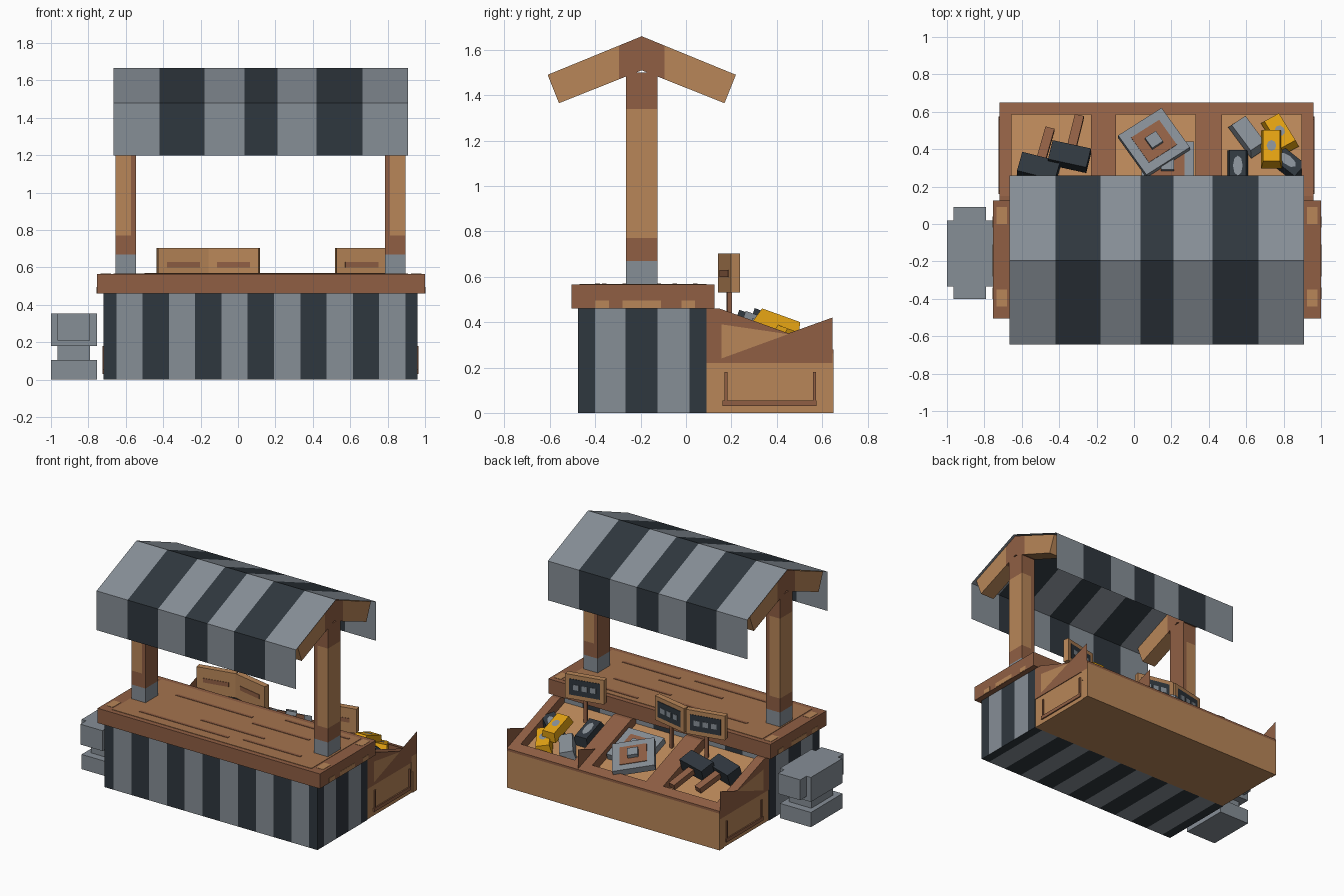
import bpy, bmesh, math
from mathutils import Matrix, Vector

if "Cube" in bpy.data.objects:
    bpy.data.objects.remove(bpy.data.objects["Cube"])

def mat(name, rgb):
    m = bpy.data.materials.new(name)
    m.diffuse_color = [((c / 255 + 0.055) / 1.055) ** 2.4 for c in rgb] + [1]
    m.use_nodes = True
    m.node_tree.nodes["Principled BSDF"].inputs["Base Color"].default_value = m.diffuse_color
    return m

GRAY = mat("gray", (134, 142, 150))
DARK = mat("charcoal", (47, 55, 62))
BROWN = mat("dark_wood", (144, 95, 68))
LIGHT = mat("light_wood", (184, 134, 88))
MID = mat("mid_wood", (165, 116, 78))
GOLD = mat("gold", (224, 160, 18))

def finish(name, bm, mats, rule=None, M=None):
    bmesh.ops.recalc_face_normals(bm, faces=bm.faces)
    bm.normal_update()
    if rule:
        for f in bm.faces:
            f.material_index = rule(f.calc_center_median(), f.normal)
    me = bpy.data.meshes.new(name)
    bm.to_mesh(me)
    bm.free()
    for m in mats:
        me.materials.append(m)
    ob = bpy.data.objects.new(name, me)
    if M:
        ob.matrix_world = M
    bpy.context.collection.objects.link(ob)
    return ob

def cut(bm, axis, values):
    n = Vector((0, 0, 0))
    n[axis] = 1
    for v in values:
        bmesh.ops.bisect_plane(bm, geom=bm.verts[:] + bm.edges[:] + bm.faces[:],
                               plane_co=n * v, plane_no=n)

def box_bm(lo, hi, taper=1):
    bm = bmesh.new()
    bmesh.ops.create_cube(bm, size=1)
    for v in bm.verts:
        k = taper if v.co.z > 0 else 1
        v.co = [(a + b) / 2 + (b - a) * c * (k if i < 2 else 1)
                for i, (a, b, c) in enumerate(zip(lo, hi, v.co))]
    return bm

def box(name, lo, hi, m, M=None, taper=1):
    return finish(name, box_bm(lo, hi, taper), [m], M=M)

def prism_bm(profile, x0, x1):
    bm = bmesh.new()
    f = bm.faces.new([bm.verts.new((x0, y, z)) for y, z in profile])
    if x1 != x0:
        g = bmesh.ops.extrude_face_region(bm, geom=[f])["geom"]
        bmesh.ops.translate(bm, vec=(x1 - x0, 0, 0),
                            verts=[v for v in g if isinstance(v, bmesh.types.BMVert)])
    return bm

def inside(v, spans):
    return int(any(a < v < b for a, b in spans))

# Striped counter body
XS = [(-0.73, -0.65)] + [(-0.51 + 0.281 * i, -0.37 + 0.281 * i) for i in range(5)] + [(0.895, 0.97)]
YS = [(-0.48, -0.40), (-0.267, -0.125), (0.015, 0.1)]
bm = box_bm((-0.72, -0.475, 0), (0.96, 0.09, 0.46))
cut(bm, 0, [v for s in XS for v in s])
cut(bm, 1, [v for s in YS for v in s])
finish("counter_body", bm, [GRAY, DARK],
       lambda c, n: inside(c.y, YS) if abs(n.x) > 0.5 else inside(c.x, XS))

# Counter top with lighter board, grain streaks and worn corners
box("counter_top", (-0.755, -0.505, 0.46), (1.0, 0.125, 0.565), BROWN)
box("counter_board", (-0.665, -0.47, 0.56), (0.91, 0.09, 0.568), MID)
for i, (x, y, l) in enumerate([(-0.5, -0.40, 0.7), (0.3, -0.37, 0.45), (-0.1, -0.28, 0.5),
                               (0.2, -0.13, 0.45), (-0.45, -0.06, 0.6), (0.35, 0.03, 0.5)]):
    box(f"grain_streak_{i}", (x, y, 0.566), (x + l, y + 0.02, 0.571), BROWN)
for i, (x, y) in enumerate([(-0.735, -0.44), (-0.735, 0.0), (0.925, -0.44), (0.925, 0.0)]):
    box(f"worn_corner_{i}", (x, y, 0.562), (x + 0.055, y + 0.09, 0.567), LIGHT)
for x in (-0.757, 0.997):
    for y, w in ((-0.40, 0.06), (-0.28, 0.17), (-0.02, 0.06)):
        box("worn_edge", (x, y, 0.462), (x + 0.005, y + w, 0.495), LIGHT)

# Posts and rafters at both ends
for side, x0 in (("left", -0.655), ("right", 0.785)):
    x1, out = x0 + 0.11, -1 if x0 < 0 else 1
    inner = x1 if out < 0 else x0
    split = inner + out * 0.028
    bm = box_bm((x0, -0.265, 0.565), (x1, -0.125, 1.5))
    cut(bm, 2, (0.67, 0.77, 1.34))
    cut(bm, 0, (split,))
    def post_rule(c, n):
        if c.z < 0.67:
            return 0
        return 2 if 0.77 < c.z < 1.34 and (c.x - split) * out > 0 else 1
    finish(side + "_post", bm, [GRAY, BROWN, LIGHT], post_rule)
    bm = prism_bm([(-0.195, 1.66), (-0.61, 1.49), (-0.56, 1.365), (-0.195, 1.51),
                   (0.17, 1.365), (0.22, 1.49)], x0, x1)
    cut(bm, 1, (-0.295, -0.095))
    finish(side + "_rafter", bm, [LIGHT, BROWN], lambda c, n: int(abs(c.y + 0.195) < 0.1))

# Striped cloth roof with hanging valances
RS = [(-0.42, -0.18), (0.035, 0.21), (0.42, 0.665)]
edges = [-0.665] + [v for s in RS for v in s] + [0.91]
path = [(-0.645, 1.2), (-0.645, 1.48), (-0.195, 1.667), (0.258, 1.48), (0.258, 1.2)]
bm = bmesh.new()
grid = [[bm.verts.new((x, y, z)) for y, z in path] for x in edges]
for a, b in zip(grid, grid[1:]):
    for j in range(4):
        bm.faces.new((a[j], b[j], b[j + 1], a[j + 1]))
finish("roof_cloth", bm, [GRAY, DARK], lambda c, n: inside(c.x, RS))

# Sloped display bin
TILT = math.atan(0.36)
def rim(y):
    return 0.47 - 0.36 * (y - 0.12)
finish("bin_base", prism_bm([(0.09, 0), (0.645, 0), (0.645, rim(0.645) - 0.07),
                             (0.09, rim(0.09) - 0.07)], -0.715, 0.955), [LIGHT])
for name, x0, x1 in (("bin_left_wall", -0.72, -0.655), ("bin_left_divider", -0.23, -0.095),
                     ("bin_right_divider", 0.33, 0.47), ("bin_right_wall", 0.895, 0.96)):
    finish(name, prism_bm([(0.09, 0.22), (0.646, 0.22), (0.646, rim(0.646)),
                           (0.15, rim(0.15)), (0.09, 0.46)], x0, x1), [BROWN])
bm = prism_bm([(0.585, 0.15), (0.65, 0.15), (0.65, rim(0.65)), (0.585, rim(0.585))], -0.72, 0.96)
cut(bm, 2, (0.262,))
finish("bin_back_rail", bm, [LIGHT, BROWN], lambda c, n: int(n.z > 0.3 or c.z > 0.262))
bm = box_bm((-0.72, 0.6, 0), (0.96, 0.65, 0.16))
finish("bin_back_board", bm, [LIGHT])

# Bin side trim and crooked corner fins
for x in (-0.722, 0.962):
    finish("side_panel", prism_bm([(0.157, 0.24), (0.45, 0.347), (0.157, 0.39)], x, x), [LIGHT])
    xs = x - 0.002 if x < 0 else x - 0.008
    box("side_trim_bar", (xs, 0.16, 0.03), (xs + 0.01, 0.575, 0.055), BROWN)
    for y in (0.17, 0.56):
        box("side_trim_upright", (xs, y, 0.055), (xs + 0.01, y + 0.012, 0.18), BROWN)
for x in (-0.72, 0.40, 0.96):
    finish("corner_fin", prism_bm([(0.45, 0.35), (0.645, 0.28), (0.645, 0.42)], x, x), [BROWN])

# Goods lie on the tilted bin floor
def place(x, y, h, deg):
    p = Vector((x, y, rim(y) - 0.07)) + Vector((0, math.sin(TILT), math.cos(TILT))) * h
    return (Matrix.Translation(p) @ Matrix.Rotation(-TILT, 4, 'X')
            @ Matrix.Rotation(math.radians(deg), 4, 'Z'))

for i, (x, y, h, a) in enumerate([(-0.51, 0.28, 0, -15), (-0.345, 0.335, 0.03, -13)]):
    M = place(x, y, h, a)
    box(f"hammer_head_{i}", (-0.105, -0.055, 0), (0.105, 0.055, 0.09), DARK, M)
    box(f"hammer_handle_{i}", (-0.025, 0.05, 0.025), (0.025, 0.235, 0.065), BROWN, M)

for i, (x, y, h, a) in enumerate([(0.18, 0.30, 0.0, 0), (0.107, 0.41, 0.05, 34)]):
    M = place(x, y, h, a)
    box(f"shield_plate_{i}", (-0.14, -0.135, 0), (0.14, 0.135, 0.045), GRAY, M)
    box(f"shield_field_{i}", (-0.09, -0.085, 0.042), (0.09, 0.085, 0.049), BROWN, M)
    box(f"shield_boss_{i}", (-0.035, -0.035, 0.045), (0.035, 0.035, 0.075), GRAY, M)

for i, (x, y, h, a, m) in enumerate([(0.555, 0.29, 0, 0, DARK), (0.61, 0.46, 0.01, 35, GRAY),
                                     (0.82, 0.32, 0, 50, DARK), (0.78, 0.47, 0.02, 30, GOLD),
                                     (0.735, 0.375, 0.065, 0, GOLD)]):
    M = place(x, y, h, a)
    box(f"ingot_{i}", (-0.055, -0.108, 0), (0.055, 0.108, 0.065), m, M, 0.82)
    if m != GRAY:
        bm = bmesh.new()
        bmesh.ops.create_circle(bm, cap_ends=True, segments=8, radius=0.026,
                                matrix=Matrix.Translation((0, 0, 0.067)) @ Matrix.Diagonal(
                                    (1, 2.2 if m == DARK else 1.2, 1, 1)))
        finish(f"ingot_mark_{i}", bm, [GRAY], M=M)

# Price signs on sticks
for i, (x, a) in enumerate([(-0.297, 12), (-0.02, -12), (0.657, 12)]):
    M = Matrix.Translation((x, 0.19, 0.53)) @ Matrix.Rotation(math.radians(a), 4, 'Z')
    box(f"sign_board_{i}", (-0.137, -0.021, 0), (0.137, 0.021, 0.173), LIGHT, M)
    box(f"sign_panel_{i}", (-0.108, 0.018, 0.03), (0.108, 0.024, 0.143), DARK, M)
    box(f"sign_groove_{i}", (-0.09, -0.024, 0.07), (0.09, -0.018, 0.1), BROWN, M)
    for k in (-1, 0, 1):
        box(f"sign_mark_{i}_{k}", (k * 0.06 - 0.02, 0.022, 0.068), (k * 0.06 + 0.02, 0.027, 0.105), GRAY, M)
    box(f"sign_stick_{i}", (-0.012, -0.01, -0.16), (0.012, 0.01, 0), BROWN, M)

# Anvil beside the counter
box("anvil_base", (-1.0, -0.335, 0), (-0.755, 0.02, 0.105), GRAY)
box("anvil_neck", (-0.965, -0.28, 0.1), (-0.79, -0.035, 0.185), GRAY)
box("anvil_block", (-1.0, -0.335, 0.18), (-0.755, 0.02, 0.355), GRAY)
box("anvil_front_horn", (-0.965, -0.40, 0.21), (-0.79, -0.33, 0.355), GRAY)
box("anvil_back_horn", (-0.965, 0.015, 0.21), (-0.79, 0.09, 0.355), GRAY)
